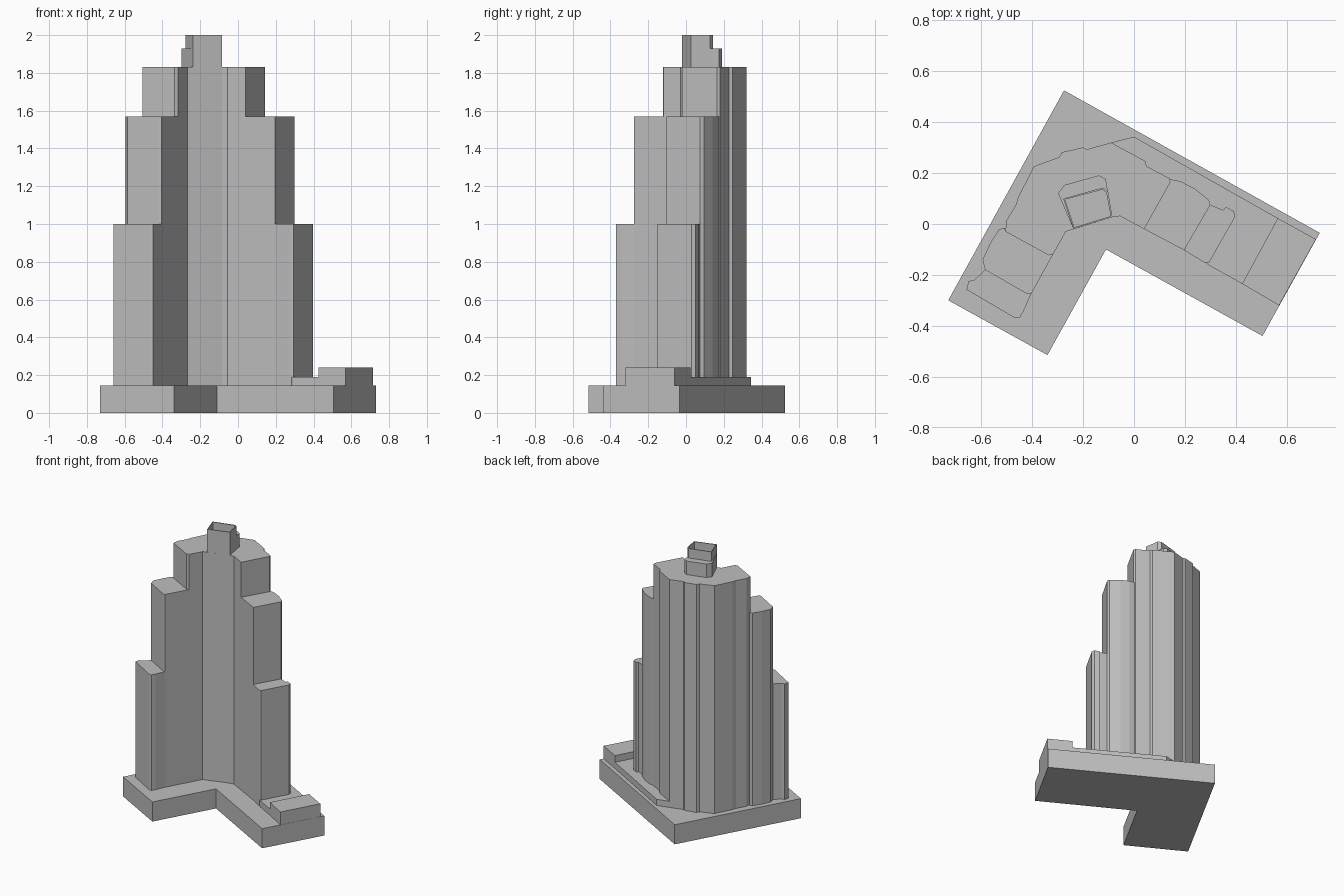
import bpy, bmesh

stone = bpy.data.materials.new("grey stone")
stone.diffuse_color = (0.52, 0.52, 0.52, 1)


def prism(name, outline, z0, z1, wall=0, depth=0):
    """Extrude a plan outline; with wall > 0 sink the roof to leave a parapet."""
    bm = bmesh.new()
    face = bm.faces.new([bm.verts.new((x, y, z0)) for x, y in outline])
    ext = bmesh.ops.extrude_face_region(bm, geom=[face], use_keep_orig=True)
    top = [v for v in ext["geom"] if isinstance(v, bmesh.types.BMVert)]
    bmesh.ops.translate(bm, verts=top, vec=(0, 0, z1 - z0))
    bmesh.ops.recalc_face_normals(bm, faces=bm.faces)
    if wall:
        roof = max(bm.faces, key=lambda f: f.calc_center_median().z)
        bmesh.ops.inset_region(bm, faces=[roof], thickness=wall)
        sunk = bmesh.ops.extrude_face_region(bm, geom=[roof])
        bmesh.ops.translate(
            bm, vec=(0, 0, -depth),
            verts=[v for v in sunk["geom"] if isinstance(v, bmesh.types.BMVert)])
        if roof.is_valid:
            bmesh.ops.delete(bm, geom=[roof], context="FACES_ONLY")
    mesh = bpy.data.meshes.new(name)
    bm.to_mesh(mesh)
    bm.free()
    mesh.materials.append(stone)
    obj = bpy.data.objects.new(name, mesh)
    bpy.context.collection.objects.link(obj)
    return obj


BASE, LOW, MID, HIGH = 0.145, 1.0, 1.57, 1.83

# L-shaped plinth
prism("plinth", [(-0.275, 0.525), (0.73, -0.035), (0.505, -0.44),
                 (-0.11, -0.10), (-0.34, -0.515), (-0.73, -0.30)], 0, BASE)

# Low terrace behind the right wing and the block at its end
prism("terrace", [(-0.09, 0.32), (0, 0.343), (0.565, 0.023), (0.425, -0.235),
                  (0.29, -0.16), (0.10, 0.10)], BASE, 0.19)
prism("end_block", [(0.565, 0.023), (0.715, -0.06), (0.57, -0.32),
                    (0.425, -0.235)], BASE, 0.24)

# Tall central core with a notched back and a slanted entrance face
prism("tower_core", [
    (-0.268, -0.03), (-0.317, -0.118), (-0.335, -0.123), (-0.505, -0.03),
    (-0.502, 0.012), (-0.463, 0.078), (-0.455, 0.106), (-0.393, 0.227),
    (-0.295, 0.262), (-0.283, 0.282), (-0.20, 0.301), (-0.186, 0.293),
    (-0.09, 0.32), (0.045, 0.247), (0.049, 0.227), (0.139, 0.18),
    (0.143, 0.164), (0.04, -0.02), (-0.055, 0.031), (-0.085, 0.027),
], BASE, HIGH)

# Stepped left wing
prism("left_wing_middle", [
    (-0.317, -0.118), (-0.335, -0.123), (-0.505, -0.03), (-0.507, -0.016),
    (-0.53, -0.02), (-0.565, -0.075), (-0.595, -0.14), (-0.585, -0.18),
    (-0.42, -0.275), (-0.404, -0.275)], BASE, MID)
prism("left_wing_end", [
    (-0.404, -0.275), (-0.42, -0.275), (-0.585, -0.18), (-0.627, -0.219),
    (-0.65, -0.225), (-0.658, -0.258), (-0.467, -0.37), (-0.45, -0.37),
    (-0.435, -0.345)], BASE, LOW)

# Stepped right wing
prism("right_wing_middle", [
    (0.143, 0.176), (0.182, 0.168), (0.237, 0.14), (0.295, 0.094),
    (0.30, 0.075), (0.197, -0.103), (0.04, -0.02)], BASE, MID)
prism("right_wing_end", [
    (0.30, 0.075), (0.35, 0.055), (0.361, 0.067), (0.393, 0.05),
    (0.397, 0.028), (0.295, -0.152), (0.277, -0.152), (0.197, -0.103)],
    BASE, LOW)

# Crown: lower step, then an open-topped parapet
prism("crown_step", [
    (-0.085, 0.027), (-0.238, -0.02), (-0.298, 0.12), (-0.275, 0.153),
    (-0.138, 0.191), (-0.111, 0.176)], HIGH, 1.93)
prism("crown_parapet", [
    (-0.085, 0.027), (-0.238, -0.02), (-0.278, 0.10), (-0.122, 0.143),
    (-0.102, 0.128)], 1.93, 2.0, wall=0.008, depth=0.068)
